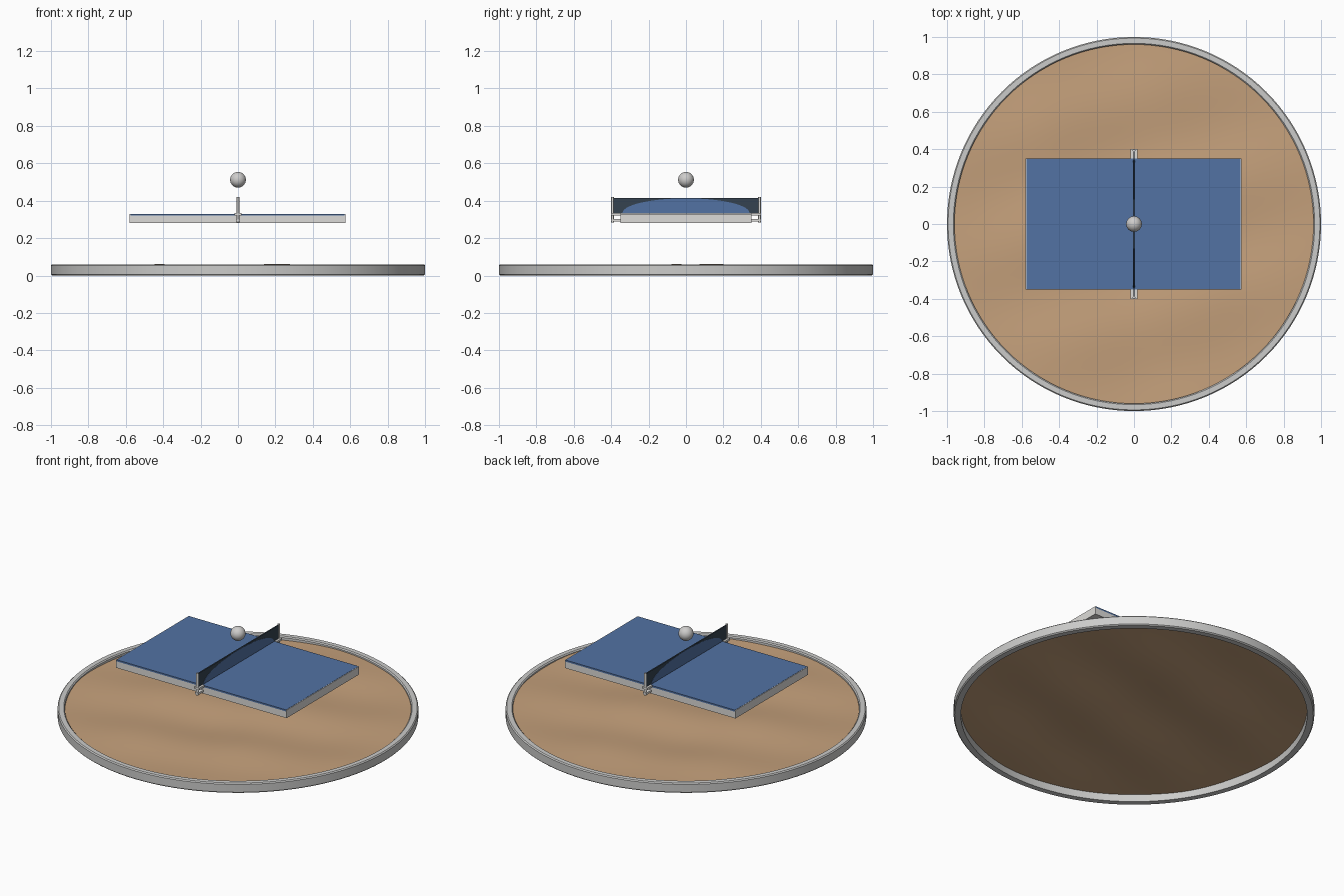
import bpy, bmesh, math
from mathutils import Matrix, Vector

if "Cube" in bpy.data.objects:
    bpy.data.objects.remove(bpy.data.objects["Cube"])


def material(name, rgb):
    m = bpy.data.materials.new(name)
    m.diffuse_color = (*rgb, 1)
    m.use_nodes = True
    m.node_tree.nodes["Principled BSDF"].inputs["Base Color"].default_value = m.diffuse_color
    return m


STONE = material("pale stone", (0.60, 0.60, 0.59))
SAND = material("sand", (0.56, 0.355, 0.20))
BLUE = material("table blue", (0.085, 0.17, 0.37))
WHITE = material("white paint", (0.72, 0.71, 0.69))
NET = material("dark net", (0.035, 0.055, 0.08))
BALL = material("ball grey", (0.62, 0.61, 0.60))


def finish(name, bm, mat, smooth=False):
    bmesh.ops.recalc_face_normals(bm, faces=bm.faces)
    me = bpy.data.meshes.new(name)
    bm.to_mesh(me)
    bm.free()
    me.materials.append(mat)
    ob = bpy.data.objects.new(name, me)
    bpy.context.collection.objects.link(ob)
    if smooth:
        bpy.context.view_layer.objects.active = ob
        ob.select_set(True)
        bpy.ops.object.shade_smooth_by_angle(angle=math.radians(35))
        ob.select_set(False)
    return ob


def box(name, lo, hi, mat):
    lo, hi = Vector(lo), Vector(hi)
    bm = bmesh.new()
    bmesh.ops.create_cube(bm, size=1, matrix=Matrix.Translation((lo + hi) / 2)
                          @ Matrix.Diagonal((*(hi - lo), 1)))
    return finish(name, bm, mat)


def lathe(name, profile, mat, closed, steps=128):
    """Spin a list of (radius, height) points around z; height may be a function of x, y."""
    bm = bmesh.new()
    rings = []
    for r, z in profile:
        ring = []
        for i in range(steps):
            a = 2 * math.pi * i / steps
            x, y = r * math.cos(a), r * math.sin(a)
            ring.append(bm.verts.new((x, y, z(x, y) if callable(z) else z)))
        rings.append(ring)
    pairs = list(zip(rings, rings[1:]))
    if closed:
        pairs.append((rings[-1], rings[0]))
    for p, q in pairs:
        for i in range(steps):
            j = (i + 1) % steps
            bm.faces.new((p[i], p[j], q[j], q[i]))
    if not closed:
        bm.faces.new(rings[0])
    return finish(name, bm, mat, True)


# Round border with softened edges
lathe("border_ring", [(0.96, 0), (0.994, 0), (1, 0.006), (1, 0.054), (0.994, 0.06),
                      (0.966, 0.06), (0.96, 0.054)], STONE, True)


# Gently rolling sand surface, lower towards the border
def dune(x, y):
    wave = math.sin(9 * x + 2.2 * y + 5.6) + math.sin(10 * y - 3 * x + 0.8)
    return 0.045 + 0.009 * wave * (1 - (x * x + y * y) * 0.7)


sand = lathe("sand_floor", [(0.02 + 0.942 * i / 32, dune) for i in range(33)], SAND, False)
if sand.data.polygons[0].normal.z < 0:
    sand.data.flip_normals()

# Table: white body, blue playing surface, white end strips
box("table_body", (-0.58, -0.35, 0.28), (0.574, 0.35, 0.32), WHITE)
box("table_top", (-0.576, -0.35, 0.32), (0.570, 0.35, 0.33), BLUE)
box("table_end_strip_left", (-0.58, -0.35, 0.32), (-0.576, 0.35, 0.329), WHITE)
box("table_end_strip_right", (0.570, -0.35, 0.32), (0.574, 0.35, 0.329), WHITE)

# Net with a blue arched panel showing on both faces
box("net", (-0.004, -0.395, 0.332), (0.004, 0.395, 0.415), NET)
bm = bmesh.new()
arch = [(0.34 * math.cos(math.pi * i / 24), 0.334 + 0.079 * math.sin(math.pi * i / 24))
        for i in range(25)]
front = bm.faces.new([bm.verts.new((-0.005, y, z)) for y, z in arch])
ext = bmesh.ops.extrude_face_region(bm, geom=[front])
bmesh.ops.translate(bm, vec=(0.010, 0, 0),
                    verts=[g for g in ext["geom"] if isinstance(g, bmesh.types.BMVert)])
finish("net_arch_panel", bm, BLUE)

# Net posts and clamps on both sides
for side, s in (("front", -1), ("back", 1)):
    ys = sorted((s * 0.35, s * 0.40))
    box("net_clamp_" + side, (-0.012, ys[0], 0.29), (0.012, ys[1], 0.302), WHITE)
    box("clamp_plate_" + side, (-0.018, ys[0], 0.322), (0.018, ys[1], 0.334), WHITE)
    bm = bmesh.new()
    bmesh.ops.create_cone(bm, cap_ends=True, segments=16, radius1=0.007, radius2=0.007,
                          depth=0.135, matrix=Matrix.Translation((0, s * 0.393, 0.3515)))
    finish("net_post_" + side, bm, WHITE, True)

# Ball hovering over the net
bm = bmesh.new()
bmesh.ops.create_uvsphere(bm, u_segments=32, v_segments=16, radius=0.042,
                          matrix=Matrix.Translation((0, 0, 0.512)))
finish("ball", bm, BALL, True)
